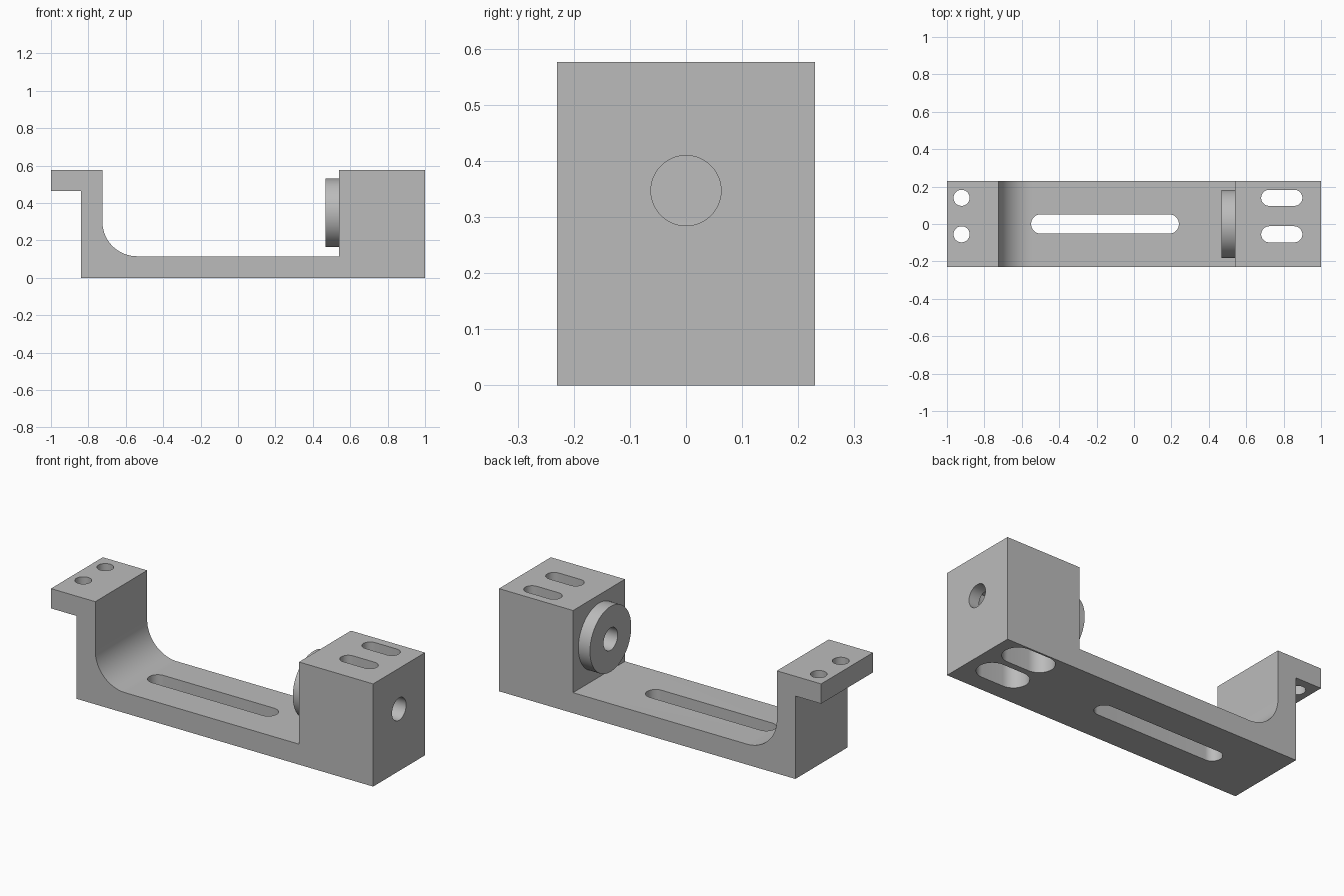
import bpy, bmesh, math
from mathutils import Vector, Matrix

cube = bpy.data.objects.get("Cube")
if cube:
    bpy.data.objects.remove(cube, do_unlink=True)

HALF_WIDTH, HEIGHT, FLOOR = 0.23, 0.576, 0.115
BORE_Z, BORE_R = 0.347, 0.0625

grey = bpy.data.materials.new("plain grey")
grey.use_nodes = True
grey.diffuse_color = (0.5, 0.5, 0.5, 1)
grey.node_tree.nodes["Principled BSDF"].inputs["Base Color"].default_value = (0.5, 0.5, 0.5, 1)


def prism(name, outline, depth, matrix=Matrix()):
    """Extrude a flat XY outline along local Z."""
    bm = bmesh.new()
    face = bm.faces.new([bm.verts.new((x, y, 0)) for x, y in outline])
    top = bmesh.ops.extrude_face_region(bm, geom=[face])["geom"]
    bmesh.ops.translate(bm, vec=(0, 0, depth),
                        verts=[v for v in top if isinstance(v, bmesh.types.BMVert)])
    bmesh.ops.transform(bm, matrix=matrix, verts=bm.verts)
    bmesh.ops.recalc_face_normals(bm, faces=bm.faces)
    mesh = bpy.data.meshes.new(name)
    bm.to_mesh(mesh)
    bm.free()
    mesh.materials.append(grey)
    obj = bpy.data.objects.new(name, mesh)
    bpy.context.collection.objects.link(obj)
    return obj


def arc(cx, cy, r, start, end, steps):
    angles = [math.radians(start + (end - start) * i / steps) for i in range(steps + 1)]
    return [(cx + r * math.cos(a), cy + r * math.sin(a)) for a in angles]


def slot(x, y, half, r, z0, z1):
    """Vertical slot cutter along X; half is the distance to each end centre."""
    if half:
        outline = arc(x + half, y, r, -90, 90, 24) + arc(x - half, y, r, 90, 270, 24)
    else:
        outline = arc(x, y, r, 0, 360, 48)[:-1]
    return prism("slot_cutter", outline, z1 - z0, Matrix.Translation((0, 0, z0)))


def cylinder_x(name, r, x0, x1):
    turn = Matrix.Rotation(math.pi / 2, 4, 'Y')
    return prism(name, arc(0, 0, r, 0, 360, 96)[:-1], x1 - x0,
                 Matrix.Translation((x0, 0, BORE_Z)) @ turn)


def select_only(obj):
    bpy.ops.object.select_all(action='DESELECT')
    obj.select_set(True)
    bpy.context.view_layer.objects.active = obj


def cut(obj, cutter):
    cutter.hide_render = True
    mod = obj.modifiers.new("cut", 'BOOLEAN')
    mod.operation, mod.solver, mod.object = 'DIFFERENCE', 'EXACT', cutter
    select_only(obj)
    bpy.ops.object.modifier_apply(modifier=mod.name)
    bpy.data.objects.remove(cutter, do_unlink=True)


# Bracket: side profile with a filleted corner, extruded across the width
fillet = 0.185
wall = -0.725
profile = [(-0.84, 0), (1, 0), (1, HEIGHT), (0.54, HEIGHT), (0.54, FLOOR)]
profile += arc(wall + fillet, FLOOR + fillet, fillet, 270, 180, 24)
profile += [(wall, HEIGHT), (-1, HEIGHT), (-1, 0.465), (-0.84, 0.465)]
upright = Matrix.Translation((0, HALF_WIDTH, 0)) @ Matrix.Rotation(math.pi / 2, 4, 'X')
bracket = prism("bracket_body", profile, 2 * HALF_WIDTH, upright)

# Long adjustment slot in the floor
cut(bracket, slot(-0.155, 0, 0.343, 0.052, -0.1, 0.3))

# Flange holes, and block slots with wide pockets from below
for y in (0.14, -0.055):
    cut(bracket, slot(-0.922, y, 0, 0.043, 0.4, 0.7))
    cut(bracket, slot(0.79, y, 0.067, 0.08, -0.1, 0.465))
    cut(bracket, slot(0.79, y, 0.067, 0.043, 0.4, 0.7))

# Shaft bore through the block
cut(bracket, cylinder_x("bore_cutter", BORE_R, 0.4, 1.1))

# Round boss on the inner face of the block
boss = cylinder_x("round_boss", 0.183, 0.468, 0.54)
cut(boss, cylinder_x("bore_cutter", BORE_R, 0.4, 1.1))

for obj in (bracket, boss):
    select_only(obj)
    bpy.ops.object.shade_smooth_by_angle(angle=math.radians(30))
